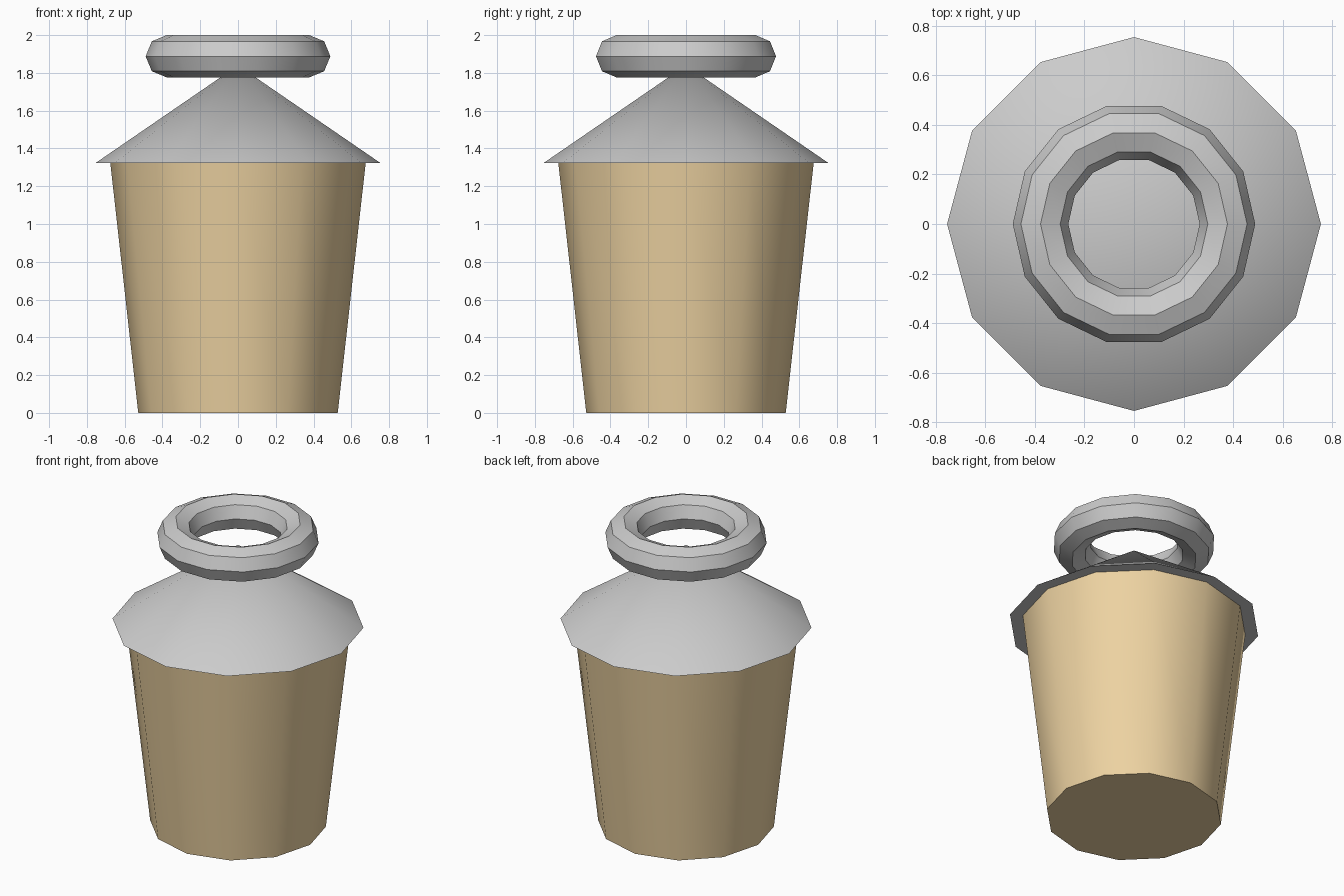
import bpy
from math import radians, pi

if "Cube" in bpy.data.objects:
    bpy.data.objects.remove(bpy.data.objects["Cube"])


def finish(name, material=None):
    ob = bpy.context.object
    ob.name = name
    bpy.ops.object.shade_smooth_by_angle(angle=radians(40))
    if material:
        ob.data.materials.append(material)
    return ob


def cone(name, r_bottom, r_top, z0, z1, material=None):
    bpy.ops.mesh.primitive_cone_add(vertices=12, radius1=r_bottom, radius2=r_top,
                                    depth=z1 - z0, location=(0, 0, (z0 + z1) / 2))
    return finish(name, material)


tan = bpy.data.materials.new("tan")
tan.diffuse_color = (0.85, 0.65, 0.36, 1)
tan.use_nodes = True
tan.node_tree.nodes["Principled BSDF"].inputs["Base Color"].default_value = tan.diffuse_color

# Tapered 12-sided body
cone("body", 0.528, 0.676, 0.0, 1.323, tan)

# Overhanging conical lid
cone("lid", 0.754, 0.0, 1.323, 1.84)

# Ring handle around the lid's tip
bpy.ops.mesh.primitive_torus_add(major_segments=14, minor_segments=8,
                                 major_radius=0.377, minor_radius=0.112,
                                 location=(0, 0, 1.888))
finish("ring_handle").data.shade_smooth()
